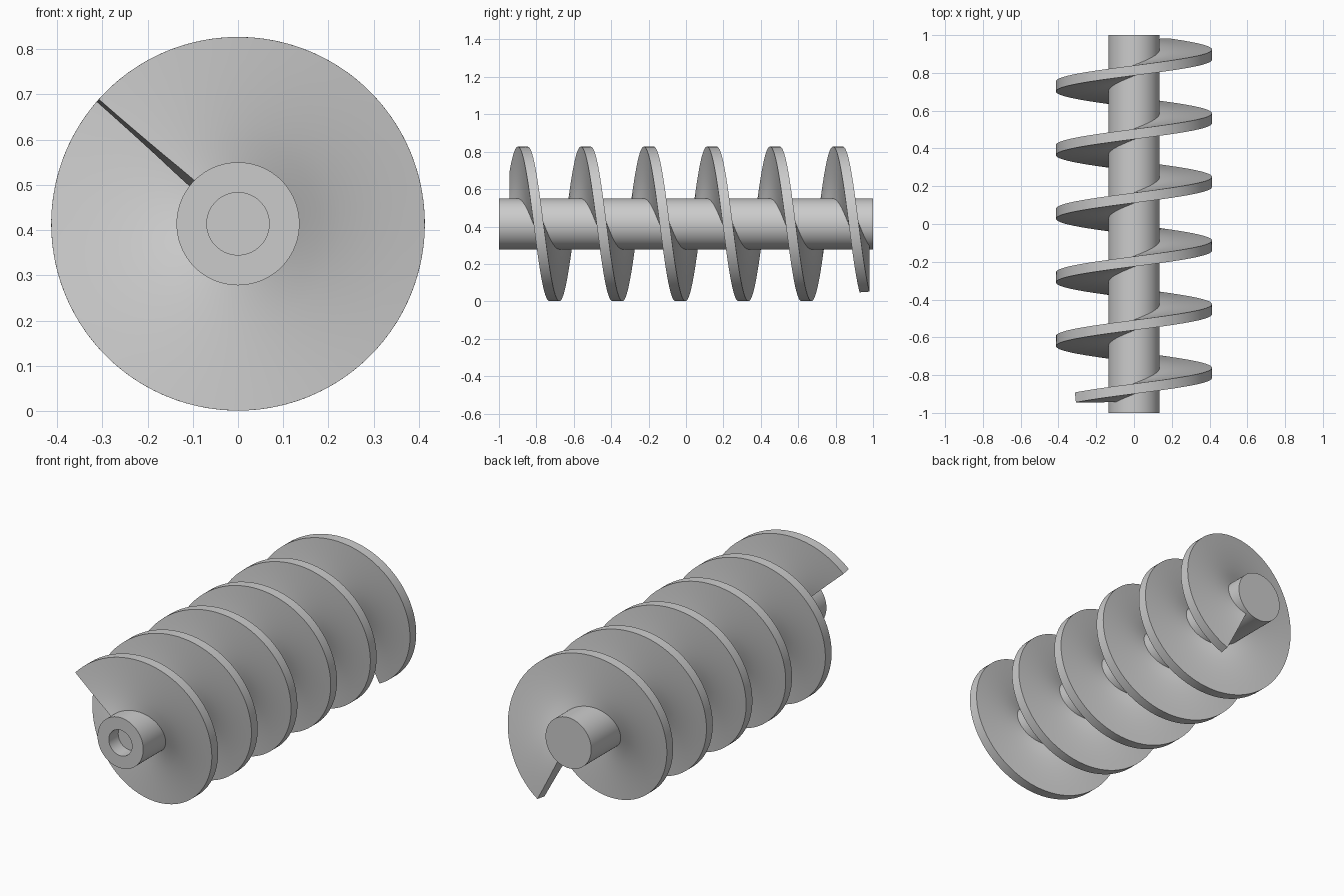
import bpy, bmesh
from math import radians, cos, sin, tau

if "Cube" in bpy.data.objects:
    bpy.data.objects.remove(bpy.data.objects["Cube"])

AXIS_Z = 0.414      # height of the screw axis
SHAFT_R = 0.136
FLIGHT_R = 0.413
PITCH = 0.337
TURNS = 5.557
THICK = 0.053


def spin_profile(name, points, angle, steps, rise=0.0):
    """Sweep an open profile about the y axis, with an optional rise per step."""
    bm = bmesh.new()
    verts = [bm.verts.new(p) for p in points]
    edges = [bm.edges.new(pair) for pair in zip(verts, verts[1:])]
    bmesh.ops.spin(bm, geom=verts + edges, cent=(0, 0, 0), axis=(0, 1, 0),
                   dvec=(0, rise, 0), angle=angle, steps=steps, use_duplicate=False)
    bmesh.ops.remove_doubles(bm, verts=bm.verts, dist=1e-5)
    bmesh.ops.recalc_face_normals(bm, faces=bm.faces)
    mesh = bpy.data.meshes.new(name)
    bm.to_mesh(mesh)
    bm.free()
    obj = bpy.data.objects.new(name, mesh)
    bpy.context.collection.objects.link(obj)
    obj.location.z = AXIS_Z
    return obj


def smooth(obj):
    bpy.ops.object.select_all(action='DESELECT')
    obj.select_set(True)
    bpy.context.view_layer.objects.active = obj
    bpy.ops.object.shade_smooth_by_angle(angle=radians(30))


# Shaft with a blind hole in its front end
shaft_profile = [(0, -0.92), (0.069, -0.92), (0.069, -1), (SHAFT_R, -1), (SHAFT_R, 1), (0, 1)]
shaft = spin_profile("shaft", [(r, y, 0) for r, y in shaft_profile], tau, 96)
smooth(shaft)

# Helical flight: a radial line screwed along the shaft, then thickened
start = radians(138.7)
radii = [SHAFT_R - 0.002 + (FLIGHT_R - SHAFT_R + 0.002) * i / 6 for i in range(7)]
line = [(r * cos(start), -0.918, r * sin(start)) for r in radii]
steps = round(96 * TURNS)
flight = spin_profile("screw_flight", line, tau * TURNS, steps, PITCH * TURNS / steps)
solid = flight.modifiers.new("thickness", 'SOLIDIFY')
solid.thickness = THICK
solid.offset = 0
bpy.context.view_layer.objects.active = flight
flight.select_set(True)
bpy.ops.object.modifier_apply(modifier=solid.name)
smooth(flight)
